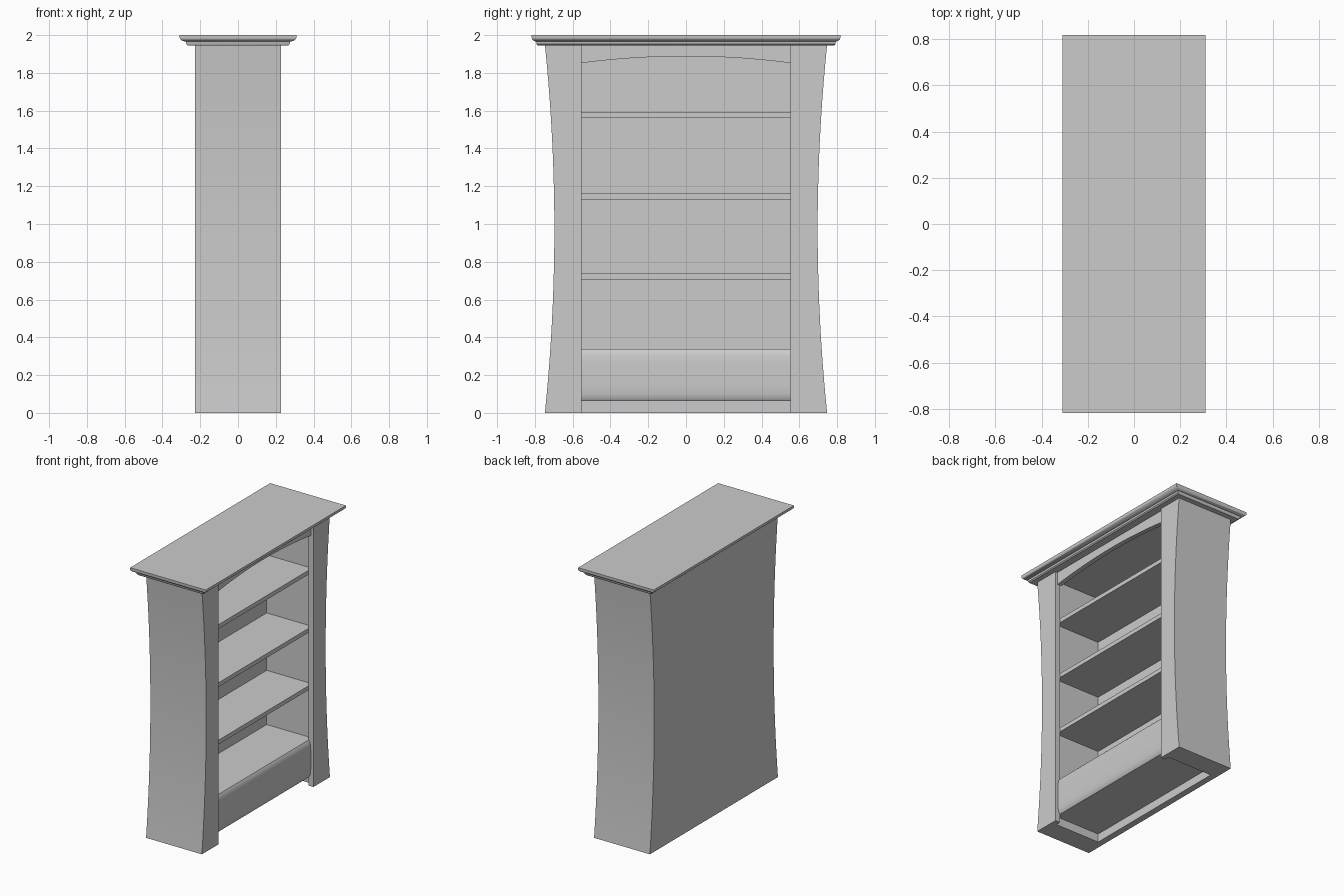
import bpy
import bmesh
from math import radians

cube = bpy.data.objects.get("Cube")
if cube:
    bpy.data.objects.remove(cube, do_unlink=True)

BODY_TOP = 1.948
HALF_DEPTH = 0.228
INNER = 0.554      # half width of the front opening
POCKET = 0.592     # half width of the space behind the front frame
BACK = -0.18       # inner face of the back panel
RECESS = 0.19      # back of the front frame, front of the shelves


def loft(name, rings):
    """Join closed rings of points into a capped solid."""
    bm = bmesh.new()
    loops = [[bm.verts.new(p) for p in ring] for ring in rings]
    for a, b in zip(loops, loops[1:]):
        for i in range(len(a)):
            j = (i + 1) % len(a)
            bm.faces.new((a[i], a[j], b[j], b[i]))
    bm.faces.new(loops[0])
    bm.faces.new(loops[-1])
    bmesh.ops.recalc_face_normals(bm, faces=bm.faces)
    mesh = bpy.data.meshes.new(name)
    bm.to_mesh(mesh)
    bm.free()
    obj = bpy.data.objects.new(name, mesh)
    bpy.context.collection.objects.link(obj)
    return obj


def activate(obj):
    bpy.ops.object.select_all(action='DESELECT')
    obj.select_set(True)
    bpy.context.view_layer.objects.active = obj


def smooth(obj):
    activate(obj)
    bpy.ops.object.shade_smooth_by_angle(angle=radians(35))


def along_x(name, outline, lo, hi):
    return loft(name, [[(x, y, z) for y, z in outline] for x in (lo, hi)])


def along_y(name, profile):
    return loft(name, [[(x, y, z) for x, z in profile] for y in (-POCKET, POCKET)])


def carve(obj, half_width, top, lo, hi):
    """Cut a box, open at the bottom, out of the object."""
    outline = [(-half_width, -0.1), (half_width, -0.1),
               (half_width, top), (-half_width, top)]
    cutter = along_x("cutter", outline, lo, hi)
    cutter.hide_render = True
    mod = obj.modifiers.new("Opening", 'BOOLEAN')
    mod.operation = 'DIFFERENCE'
    mod.solver = 'EXACT'
    mod.object = cutter
    activate(obj)
    bpy.ops.object.modifier_apply(modifier=mod.name)
    bpy.data.objects.remove(cutter, do_unlink=True)


# Cabinet body with gently waisted sides, a pocket and a narrower front opening
STEPS = 20
side = []
for i in range(STEPS + 1):
    t = i / STEPS
    side.append((0.697 + 0.05 * (2 * t - 1) ** 2, t * BODY_TOP))
outline = side + [(-y, z) for y, z in reversed(side)]
body = along_x("cabinet_body", outline, -HALF_DEPTH, HALF_DEPTH)
carve(body, POCKET, 1.9, BACK, RECESS)
carve(body, INNER, 2.1, RECESS - 0.01, 0.5)
smooth(body)

# Arched rail across the top of the opening
arch = [(-INNER, BODY_TOP), (INNER, BODY_TOP)]
for i in range(STEPS + 1):
    s = 1 - 2 * i / STEPS
    arch.append((s * INNER, 1.888 - 0.036 * s * s))
smooth(along_x("arched_rail", arch, 0.175, 0.21))

# Shelves
for n, z in enumerate((0.707, 1.131, 1.56), 1):
    along_y(f"shelf_{n}", [(BACK, z), (RECESS, z),
                           (RECESS, z + 0.031), (BACK, z + 0.031)])

# Raised base with a softly rounded, upright front
smooth(along_y("base_box", [(BACK, 0.062), (RECESS, 0.062), (0.199, 0.075),
                            (0.205, 0.1), (0.207, 0.14), (0.207, 0.26),
                            (0.205, 0.3), (0.199, 0.325), (RECESS, 0.338),
                            (BACK, 0.338)]))

# Moulded crown: (inset as a share of the overhang, height)
crown_profile = [(1, 1.945), (0.82, 1.952), (0.75, 1.965), (0.55, 1.967),
                 (0.25, 1.972), (0.06, 1.979), (0, 1.985), (0, 2.0)]
rings = []
for inset, z in crown_profile:
    x, y = 0.309 - 0.044 * inset, 0.817 - 0.032 * inset
    rings.append([(-x, -y, z), (x, -y, z), (x, y, z), (-x, y, z)])
smooth(loft("crown", rings))
